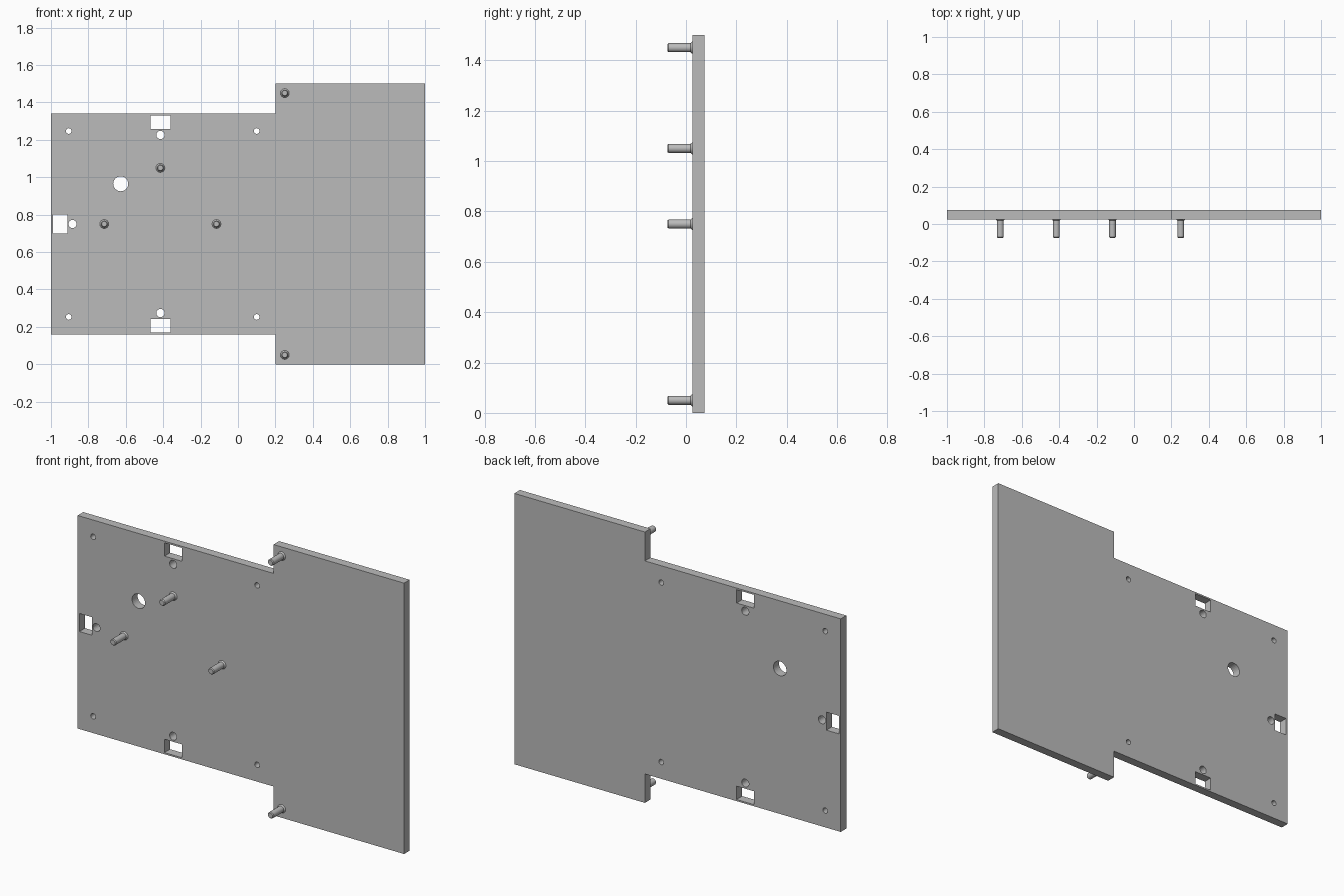
import bpy, bmesh
from math import cos, sin, tau

cube = bpy.data.objects.get("Cube")
if cube:
    bpy.data.objects.remove(cube, do_unlink=True)

FRONT, BACK, TIP, MID = 0.025, 0.074, -0.074, 0.75

grey = bpy.data.materials.new("plain grey")
grey.use_nodes = True
grey.diffuse_color = (0.5, 0.5, 0.5, 1)
grey.node_tree.nodes["Principled BSDF"].inputs["Base Color"].default_value = grey.diffuse_color


def finish(bm, name):
    bmesh.ops.recalc_face_normals(bm, faces=bm.faces[:])
    mesh = bpy.data.meshes.new(name)
    bm.to_mesh(mesh)
    bm.free()
    mesh.materials.append(grey)
    obj = bpy.data.objects.new(name, mesh)
    bpy.context.collection.objects.link(obj)
    return obj


def circle(x, z, r, n=24):
    return [(x + r * cos(tau * i / n), z + r * sin(tau * i / n)) for i in range(n)]


def rect(x0, x1, z0, z1):
    return [(x0, z0), (x1, z0), (x1, z1), (x0, z1)]


# Stepped plate outline, symmetric about its middle height
half = [(-1, 0.59), (0.2, 0.59), (0.2, 0.75), (1, 0.75)]
loops = [[(x, MID - h) for x, h in half] + [(x, MID + h) for x, h in reversed(half)]]

# Square slots and round holes
loops.append(rect(-0.989, -0.912, 0.7, 0.8))
loops.append(circle(-0.885, MID, 0.022))
loops.append(circle(-0.627, 0.965, 0.04, 32))
for s in (-1, 1):
    loops.append(rect(-0.468, -0.362, MID + s * 0.507, MID + s * 0.581))
    loops.append(circle(-0.415, MID + s * 0.476, 0.022))
    for x in (-0.905, 0.1):
        loops.append(circle(x, MID + s * 0.497, 0.015))

bm = bmesh.new()
edges = []
for loop in loops:
    verts = [bm.verts.new((x, FRONT, z)) for x, z in loop]
    edges += [bm.edges.new((a, b)) for a, b in zip(verts, verts[1:] + verts[:1])]
bmesh.ops.triangle_fill(bm, edges=edges, use_beauty=True, normal=(0, -1, 0))
top = bmesh.ops.extrude_face_region(bm, geom=bm.faces[:], use_keep_orig=True)
moved = [v for v in top["geom"] if isinstance(v, bmesh.types.BMVert)]
bmesh.ops.translate(bm, verts=moved, vec=(0, BACK - FRONT, 0))
finish(bm, "mounting_plate")

# Pegs with a flared foot and a chamfered tip
profile = [(0.024, FRONT), (0.018, FRONT - 0.007), (0.018, TIP + 0.005), (0.014, TIP)]


def peg(name, x, z):
    bm = bmesh.new()
    rings = [[bm.verts.new((px, y, pz)) for px, pz in circle(x, z, r, 16)] for r, y in profile]
    for a, b in zip(rings, rings[1:]):
        for i in range(len(a)):
            bm.faces.new((a[i - 1], a[i], b[i], b[i - 1]))
    bm.faces.new(rings[0])
    bm.faces.new(rings[-1])
    obj = finish(bm, name)
    bpy.ops.object.select_all(action="DESELECT")
    obj.select_set(True)
    bpy.context.view_layer.objects.active = obj
    bpy.ops.object.shade_smooth_by_angle(angle=0.5)


peg("upper_peg", -0.415, 1.05)
peg("right_peg", -0.715, MID)
peg("centre_peg", -0.115, MID)
peg("top_corner_peg", 0.25, 1.45)
peg("bottom_corner_peg", 0.25, 0.05)
